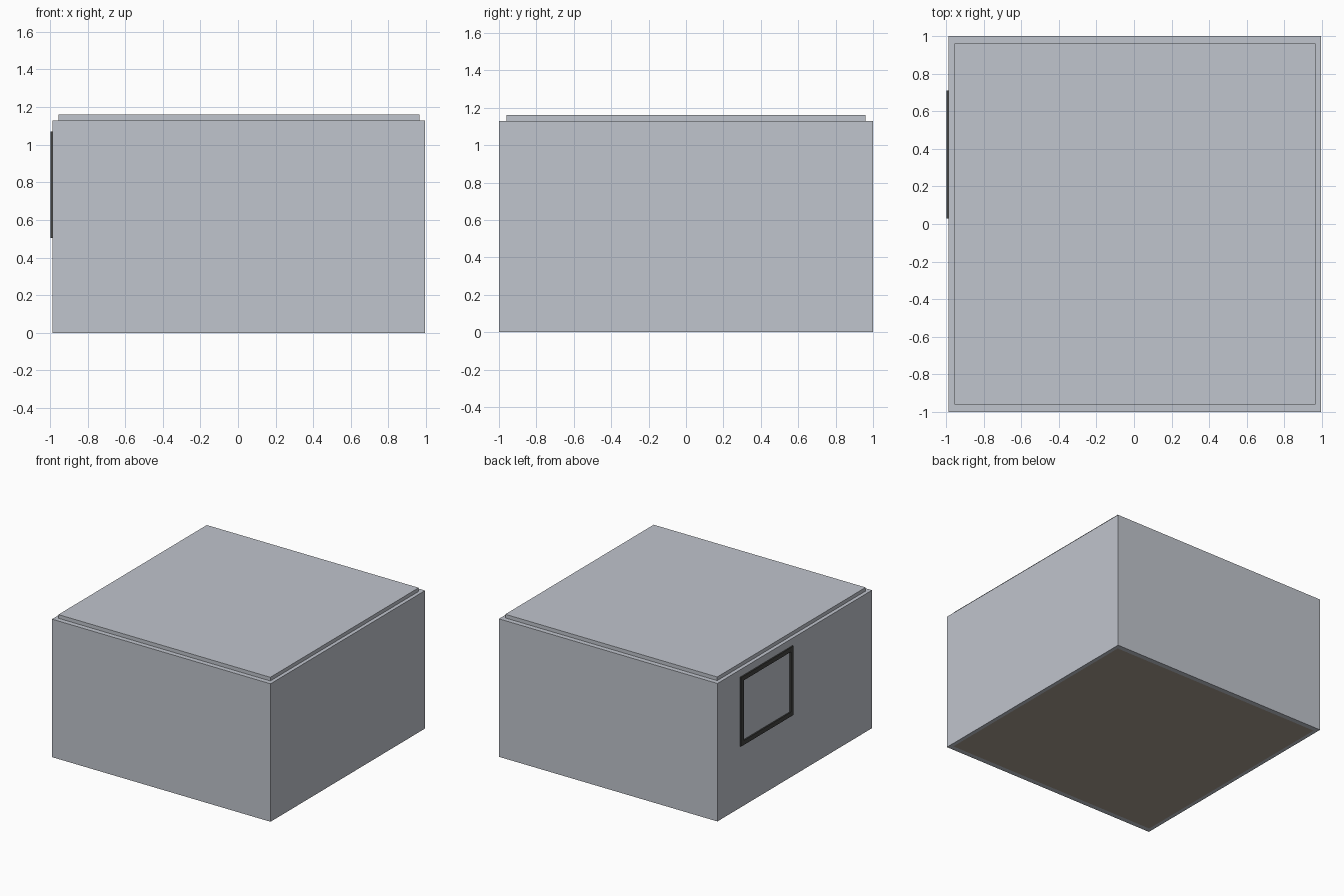
import bpy

if "Cube" in bpy.data.objects:
    bpy.data.objects.remove(bpy.data.objects["Cube"])


def material(name, rgb):
    m = bpy.data.materials.new(name)
    m.diffuse_color = (*rgb, 1.0)
    m.use_nodes = True
    m.node_tree.nodes["Principled BSDF"].inputs["Base Color"].default_value = m.diffuse_color
    return m


wall_grey = material("pale_grey", (0.53, 0.555, 0.61))
floor_tan = material("floor_tan", (0.40, 0.345, 0.285))
frame_dark = material("dark_frame", (0.055, 0.055, 0.053))


def box(name, lo, hi, mat):
    """Box between two opposite corners."""
    x0, y0, z0 = lo
    x1, y1, z1 = hi
    v = [(x, y, z) for x in (x0, x1) for y in (y0, y1) for z in (z0, z1)]
    f = [(0, 1, 3, 2), (4, 6, 7, 5), (0, 4, 5, 1),
         (2, 3, 7, 6), (0, 2, 6, 4), (1, 5, 7, 3)]
    me = bpy.data.meshes.new(name)
    me.from_pydata(v, [], f)
    me.materials.append(mat)
    ob = bpy.data.objects.new(name, me)
    bpy.context.collection.objects.link(ob)
    return ob


# Room outline, inner outline and heights
XL, XR, Y = -0.985, 0.995, 1.0
IL, IR, IY = -0.955, 0.965, 0.96
H, TOP = 1.13, 1.16

# Walls
box("left_wall", (XL, -IY, 0), (IL, IY, H), wall_grey)
box("right_wall", (IR, -IY, 0), (XR, IY, H), wall_grey)
box("front_wall", (XL, -Y, 0), (XR, -IY, H), wall_grey)
box("back_wall", (XL, IY, 0), (XR, Y, H), wall_grey)

# Floor and ceiling slabs
box("floor", (IL, -IY, 0), (IR, IY, 0.03), floor_tan)
box("ceiling", (IL, -IY, H), (IR, IY, TOP), wall_grey)

# Window frame on the left wall: two posts and two rails
y0, y1, z0, z1, t = 0.03, 0.71, 0.505, 1.07, 0.036
fx0, fx1 = -0.996, XL + 0.01
for name, y in (("front", y0), ("back", y1 - t)):
    box("window_post_" + name, (fx0, y, z0), (fx1, y + t, z1), frame_dark)
for name, z in (("bottom", z0), ("top", z1 - t)):
    box("window_rail_" + name, (fx0, y0 + t, z), (fx1, y1 - t, z + t), frame_dark)
